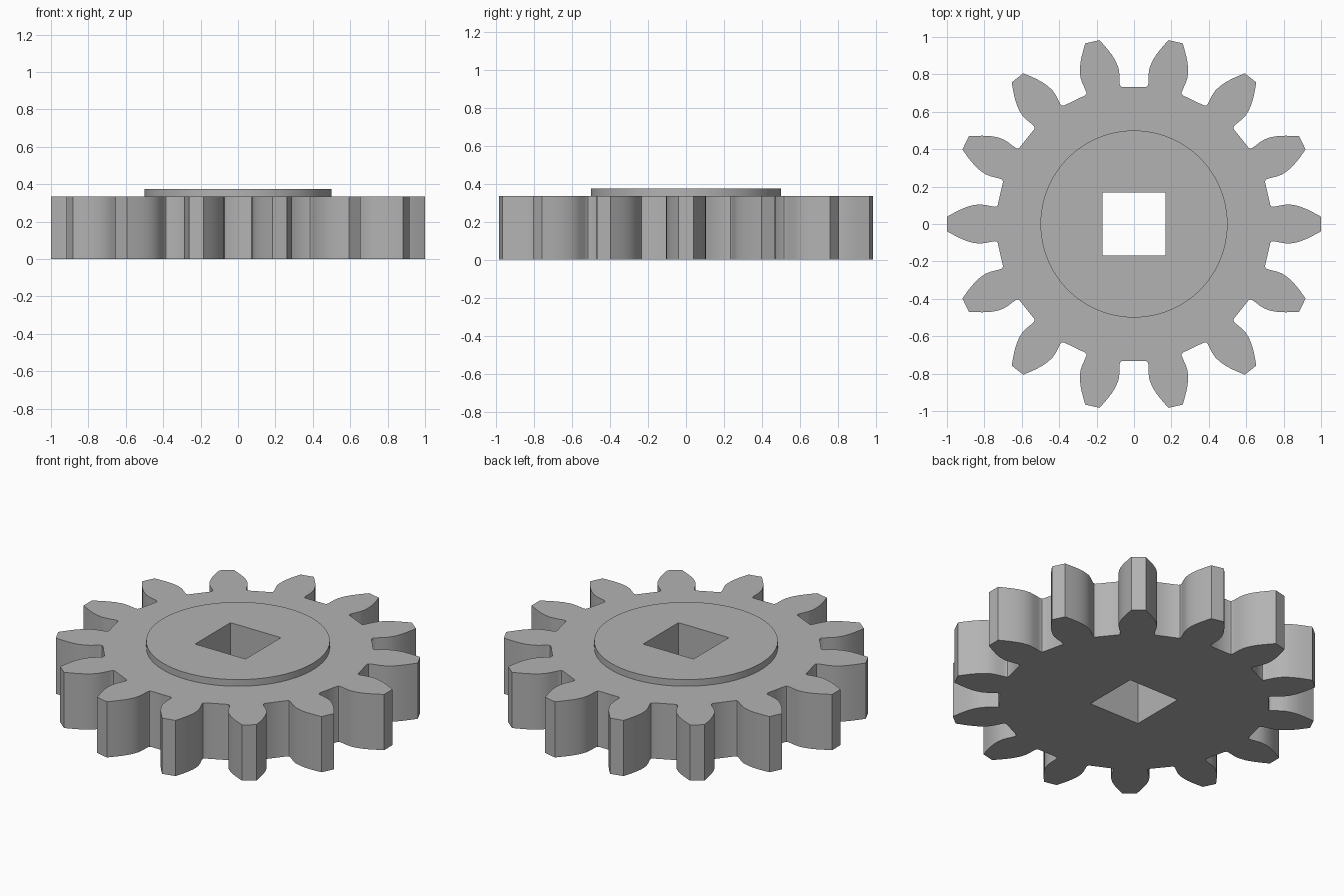
import bpy
import bmesh
import math

TEETH = 14
GEAR_TOP = 0.335
HUB_TOP = 0.375

cube = bpy.data.objects.get("Cube")
if cube:
    bpy.data.objects.remove(cube)

# Single grey material
grey = bpy.data.materials.new("plain_grey")
grey.use_nodes = True
color = (0.45, 0.45, 0.45, 1)
grey.diffuse_color = color
grey.node_tree.nodes["Principled BSDF"].inputs["Base Color"].default_value = color


def extruded_part(name, loops, bottom, top):
    """Fill an outline with holes, then extrude it upwards."""
    bm = bmesh.new()
    for loop in loops:
        verts = [bm.verts.new((x, y, bottom)) for x, y in loop]
        for a, b in zip(verts, verts[1:] + verts[:1]):
            bm.edges.new((a, b))
    bmesh.ops.triangle_fill(bm, edges=bm.edges[:], use_beauty=True)
    extruded = bmesh.ops.extrude_face_region(bm, geom=bm.faces[:], use_keep_orig=True)
    moved = [g for g in extruded["geom"] if isinstance(g, bmesh.types.BMVert)]
    bmesh.ops.translate(bm, verts=moved, vec=(0, 0, top - bottom))
    bmesh.ops.recalc_face_normals(bm, faces=bm.faces[:])
    mesh = bpy.data.meshes.new(name)
    bm.to_mesh(mesh)
    bm.free()
    mesh.materials.append(grey)
    obj = bpy.data.objects.new(name, mesh)
    bpy.context.collection.objects.link(obj)
    bpy.ops.object.select_all(action="DESELECT")
    obj.select_set(True)
    bpy.context.view_layer.objects.active = obj
    bpy.ops.object.shade_smooth_by_angle(angle=math.radians(30))
    return obj


# Half of the gap between two teeth, root to tip: (outward, sideways)
half_gap = [(0.733, 0.064), (0.737, 0.072), (0.746, 0.076), (0.76, 0.077),
            (0.80, 0.078), (0.83, 0.082), (0.855, 0.091), (0.88, 0.103),
            (0.905, 0.119), (0.93, 0.138), (0.956, 0.16), (0.983, 0.184)]
gap = [(r, -s) for r, s in reversed(half_gap)] + half_gap

# Repeat the gap round the wheel; the tips close themselves
outline = []
for i in range(TEETH):
    a = (i + 0.5) * math.tau / TEETH
    outline += [(r * math.cos(a) - s * math.sin(a), r * math.sin(a) + s * math.cos(a))
                for r, s in gap]

h = 0.168
square_bore = [(-h, -h), (h, -h), (h, h), (-h, h)]
circle = [(0.5 * math.cos(i * math.tau / 96), 0.5 * math.sin(i * math.tau / 96))
          for i in range(96)]

extruded_part("toothed_wheel", [outline, square_bore], 0, GEAR_TOP)
extruded_part("raised_hub", [circle, square_bore], GEAR_TOP, HUB_TOP)
